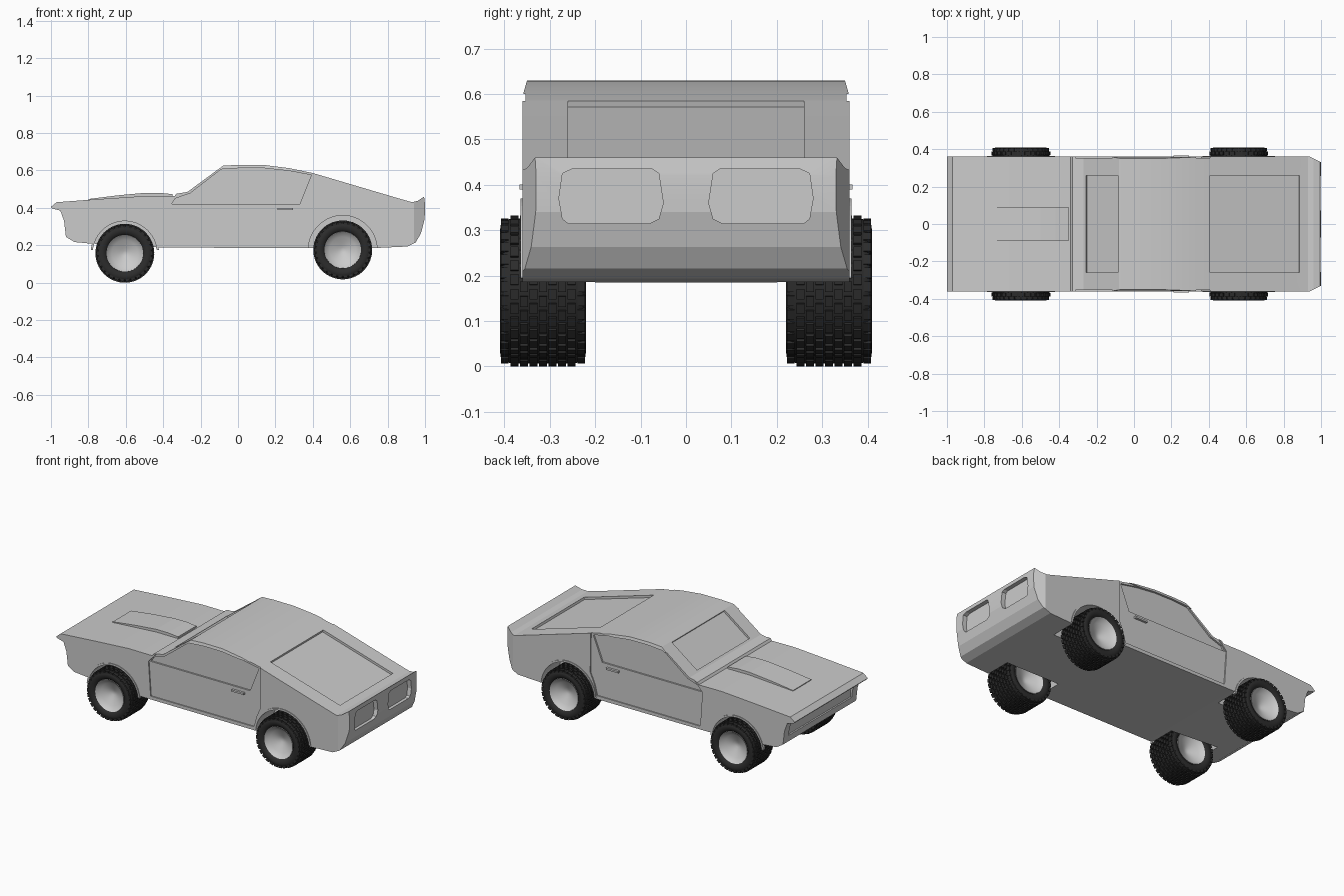
import bpy, bmesh, math
from mathutils import Matrix, Vector

if "Cube" in bpy.data.objects:
    bpy.data.objects.remove(bpy.data.objects["Cube"])


def finish(name, bm, mat=None):
    bmesh.ops.recalc_face_normals(bm, faces=bm.faces)
    me = bpy.data.meshes.new(name)
    bm.to_mesh(me)
    bm.free()
    ob = bpy.data.objects.new(name, me)
    bpy.context.collection.objects.link(ob)
    if mat:
        me.materials.append(mat)
    return ob


def prism_bm(pts, lo, hi, axis='y'):
    """Extrude an (x,z) outline along y, or a (y,z) outline along x."""
    bm = bmesh.new()
    put = (lambda p, d: (p[0], d, p[1])) if axis == 'y' else (lambda p, d: (d, p[0], p[1]))
    face = bm.faces.new([bm.verts.new(put(p, lo)) for p in pts])
    ext = bmesh.ops.extrude_face_region(bm, geom=[face])
    delta = (0, hi - lo, 0) if axis == 'y' else (hi - lo, 0, 0)
    bmesh.ops.translate(bm, vec=delta, verts=[v for v in ext['geom'] if isinstance(v, bmesh.types.BMVert)])
    return bm


def prism(name, pts, lo, hi, axis='y'):
    return finish(name, prism_bm(pts, lo, hi, axis))


def cut(target, cutter):
    mod = target.modifiers.new("cut", 'BOOLEAN')
    mod.operation, mod.solver, mod.object = 'DIFFERENCE', 'EXACT', cutter
    dg = bpy.context.evaluated_depsgraph_get()
    dg.update()
    me = bpy.data.meshes.new_from_object(target.evaluated_get(dg))
    target.modifiers.clear()
    target.data = me
    bpy.data.objects.remove(cutter)


def smooth(ob, deg):
    bpy.ops.object.select_all(action='DESELECT')
    ob.select_set(True)
    bpy.context.view_layer.objects.active = ob
    bpy.ops.object.shade_smooth_by_angle(angle=math.radians(deg))


def arc(cx, cz, r, a0, a1, n):
    return [(cx + r * math.cos(a0 + (a1 - a0) * i / n),
             cz + r * math.sin(a0 + (a1 - a0) * i / n)) for i in range(n + 1)]


# Body shell: side profile, tapered at the tail and the roof edge
profile = [(-1, .405), (-.97, .43), (-.74, .447), (-.5, .463), (-.34, .462), (-.33, .475),
           (-.27, .485), (-.08, .625), (0, .63), (.14, .629), (.275, .612), (.4, .586),
           (.86, .45), (.93, .43), (.96, .437), (.995, .46), (1, .42), (.998, .34),
           (.978, .263), (.95, .215), (.905, .193), (.73, .185), (-.4, .187), (-.8, .21),
           (-.875, .217), (-.92, .245), (-.93, .33), (-.95, .385), (-.995, .397)]
bm = prism_bm(profile, -.36, .36)
for co, no in (((.94, 0, 0), (1, 0, 0)), ((0, 0, .595), (0, 0, 1))):
    bmesh.ops.bisect_plane(bm, geom=bm.verts[:] + bm.edges[:] + bm.faces[:], plane_co=co, plane_no=no)
for v in bm.verts:
    s = math.copysign(1, v.co.y)
    v.co.y -= s * (max(0, v.co.x - .94) * .5 + max(0, v.co.z - .595) * .28)
body = finish("body", bm)

wheels = (("front", -.605, .157, .172), ("rear", .56, .175, .184))
door = [(-.35, .207), (.362, .207), (.378, .27), (.408, .34), (.405, .6), (-.2, .6), (-.365, .42)]
window = [(-.355, .42), (-.335, .45), (-.255, .478), (-.09, .606), (.02, .613), (.14, .612),
          (.27, .598), (.392, .575), (.33, .42)]


def side(lo, hi, s):
    return sorted((s * lo, s * hi))


for s in (-1, 1):
    # Doors and side windows set in, wheel wells cut out
    cut(body, prism("door_cutter", door, *side(.353, .5, s)))
    cut(body, prism("window_cutter", window, *side(.343, .5, s)))
    for _, x, z, r in wheels:
        pts = arc(x, z, r, 0, math.pi, 28) + [(x - r, 0), (x + r, 0)]
        cut(body, prism("well_cutter", pts, *side(.2, .5, s)))
    # Recessed tail lights with chamfered corners
    light = [(.05, .36), (.06, .325), (.08, .315), (.26, .315), (.272, .325), (.28, .37),
             (.272, .425), (.25, .435), (.075, .435), (.06, .425)]
    cut(body, prism("light_cutter", [(s * y, z) for y, z in light], .972, 1.1, 'x'))


# Windscreen and rear window recesses
def glass_cutter(a, b, depth):
    a, b = Vector(a), Vector(b)
    d = (b - a).normalized()
    n = Vector((-d.y, d.x))
    return prism("glass_cutter", [a - n * depth, b - n * depth, b + n * .06, a + n * .06], -.26, .26)


cut(body, glass_cutter((-.258, .494), (-.085, .621), .012))
cut(body, glass_cutter((.405, .5845), (.885, .443), .014))
# Shallow grille opening under the nose
cut(body, prism("grille_cutter", [(-1.1, .285), (-1.1, .375), (-.915, .375), (-.915, .285)], -.31, .31))
smooth(body, 12)

# Bonnet scoop
scoop = prism("bonnet_scoop", [(-.8, .43), (-.8, .447), (-.65, .466), (-.5, .48), (-.42, .48),
                               (-.35, .473), (-.35, .43)], -.09, .09)

for s, label in ((-1, "left"), (1, "right")):
    # Door handles
    prism("door_handle_" + label, [(.21, .389), (.295, .389), (.295, .4), (.21, .4)], *side(.35, .367, s))
    # Wheel arch lips
    for name, x, z, r in wheels:
        pts = arc(x, z, r, .1, math.pi - .1, 28) + arc(x, z, r + .011, math.pi - .1, .1, 28)
        prism(name + "_arch_lip_" + label, pts, *side(.345, .3645, s))

# Wheels: lathed tyre and rim plus staggered tread blocks
rubber = bpy.data.materials.new("rubber")
rubber.diffuse_color = (.025, .025, .025, 1)
rubber.use_nodes = True
rubber.node_tree.nodes["Principled BSDF"].inputs["Base Color"].default_value = rubber.diffuse_color


def lathe(half, mat, name, n=48):
    """Revolve a (radius, y) half section, mirrored in y, around the y axis."""
    sec = half + [(r, -y) for r, y in reversed(half)]
    bm = bmesh.new()
    rings = []
    for i in range(n):
        a = 2 * math.pi * i / n
        rings.append([bm.verts.new((r * math.cos(a), y, r * math.sin(a))) for r, y in sec])
    for i in range(n):
        p, q = rings[i], rings[(i + 1) % n]
        for k in range(len(sec) - 1):
            bm.faces.new((p[k], q[k], q[k + 1], p[k + 1]))
    bmesh.ops.remove_doubles(bm, verts=bm.verts, dist=1e-5)
    ob = finish(name, bm, mat)
    smooth(ob, 35)
    return ob


tyre = lathe([(.094, .06), (.097, .08), (.106, .09), (.122, .095), (.137, .093), (.146, .085),
              (.1505, .07), (.151, .03)], rubber, "tyre")
rim = lathe([(0, .038), (.014, .04), (.03, .047), (.07, .063), (.09, .077), (.098, .086), (.1, .07)],
            None, "rim")

bm = bmesh.new()
count = 30
for col in range(-4, 5):
    edge = abs(col) == 4
    for i in range(count):
        a = 2 * math.pi * (i + .5 * (col % 2)) / count
        m = (Matrix.Rotation(a, 4, 'Y') @ Matrix.Translation((.1435 if edge else .15, col * .021, 0))
             @ Matrix.Diagonal((.014, .017, .023, 1)))
        bmesh.ops.create_cube(bm, size=1, matrix=m)
tread = finish("tread", bm, rubber)

for src in (tyre, rim, tread):
    base = src.name
    for name, x, z, _ in wheels:
        for s, label in ((-1, "left"), (1, "right")):
            ob = bpy.data.objects.new(f"{name}_{base}_{label}", src.data)
            ob.location = (x, s * .315, z)
            bpy.context.collection.objects.link(ob)
    bpy.data.objects.remove(src)
